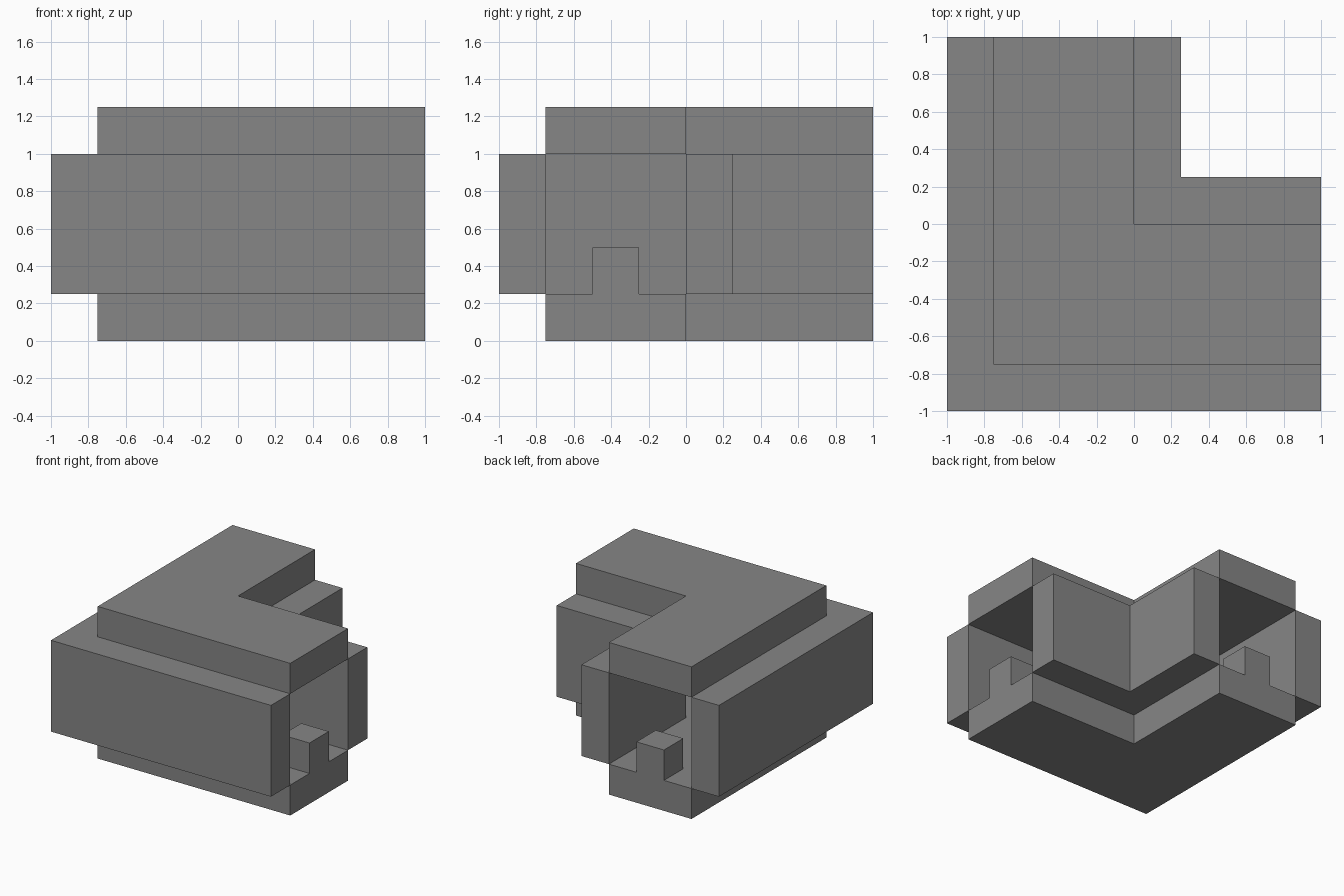
import bpy
import bmesh

cube = bpy.data.objects.get("Cube")
if cube:
    bpy.data.objects.remove(cube, do_unlink=True)

# Single plain grey
GREY = (0.24, 0.24, 0.24, 1.0)
grey = bpy.data.materials.new("plain_grey")
grey.use_nodes = True
grey.diffuse_color = GREY
grey.node_tree.nodes["Principled BSDF"].inputs["Base Color"].default_value = GREY

END = 1.0      # open ends of both arms
T = 0.25       # thickness of every slab and wall
HEIGHT = 1.25


def prism(name, outline, bottom, top):
    """Extrude a flat outline upward between two heights."""
    bm = bmesh.new()
    base = bm.faces.new([bm.verts.new((x, y, bottom)) for x, y in outline])
    grown = bmesh.ops.extrude_face_region(bm, geom=[base])
    verts = [v for v in grown["geom"] if isinstance(v, bmesh.types.BMVert)]
    bmesh.ops.translate(bm, verts=verts, vec=(0, 0, top - bottom))
    bmesh.ops.recalc_face_normals(bm, faces=bm.faces)
    mesh = bpy.data.meshes.new(name)
    bm.to_mesh(mesh)
    bm.free()
    mesh.materials.append(grey)
    obj = bpy.data.objects.new(name, mesh)
    bpy.context.collection.objects.link(obj)
    return obj


def corner(outer, inner):
    """L-shaped outline whose arms run along +x and +y."""
    return [(outer, outer), (END, outer), (END, inner),
            (inner, inner), (inner, END), (outer, END)]


# Floor and ceiling of the corner passage
prism("floor", corner(-0.75, 0), 0, T)
prism("ceiling", corner(-0.75, 0), HEIGHT - T, HEIGHT)

# Walls set outside the slab edges
prism("outer_wall", corner(-1, -0.75), T, HEIGHT - T)
prism("inner_wall", corner(0, T), T, HEIGHT - T)

# Small connector block at each open end
block = [(END - T, -0.5), (END, -0.5), (END, -0.25), (END - T, -0.25)]
prism("left_connector", block, T, 2 * T)
prism("back_connector", [(y, x) for x, y in block], T, 2 * T)
